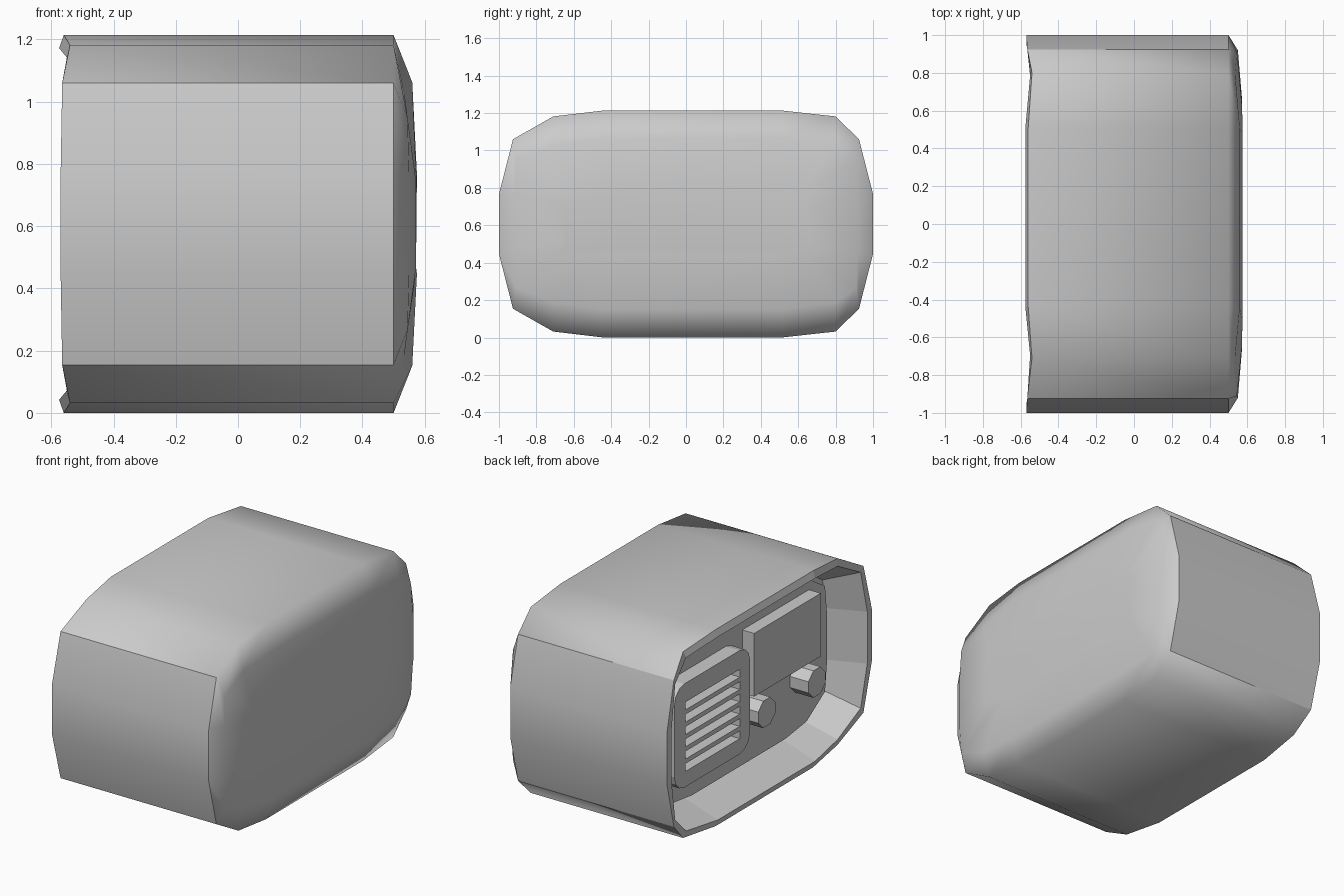
import bpy, bmesh, math
from mathutils import Matrix

if "Cube" in bpy.data.objects:
    bpy.data.objects.remove(bpy.data.objects["Cube"])

ZC = 0.607  # mid height of the case


def ring(side, corner, shoulder, top):
    """16-point rounded outline in y/z from four (x, y, dz) quarter points."""
    q = [(side, 0), (corner, 0), (shoulder, 0.045), (top, 0.035)]
    pts = []
    for sy, sz, seq in ((1, 1, q), (-1, 1, q[::-1]), (-1, -1, q), (1, -1, q[::-1])):
        pts += [(x, sy * y + off, ZC + sz * dz) for (x, y, dz), off in seq]
    return pts


def flat_ring(x, k=1.0):
    return ring((x, .86 * k, .16 * k), (x, .84 * k, .34 * k),
                (x, .70 * k, .46 * k), (x, .475 * k, .49 * k))


def finish(name, bm):
    bmesh.ops.recalc_face_normals(bm, faces=bm.faces[:])
    me = bpy.data.meshes.new(name)
    bm.to_mesh(me)
    bm.free()
    ob = bpy.data.objects.new(name, me)
    bpy.context.collection.objects.link(ob)
    return ob


def loft(name, rings, shell=False):
    bm = bmesh.new()
    vs = [[bm.verts.new(p) for p in r] for r in rings]
    for a in range(len(vs) - 1):
        for i in range(16):
            j = (i + 1) % 16
            f = bm.faces.new((vs[a][i], vs[a][j], vs[a + 1][j], vs[a + 1][i]))
            f.smooth = shell and a >= 2
    bm.faces.new(vs[0])
    bm.faces.new(vs[-1]).smooth = shell
    if shell:
        # crisp ends: corner lines and the back edges of both end faces
        for i in (1, 6, 9, 14):
            bm.edges.get((vs[2][i], vs[3][i])).smooth = False
        for i in (14, 15, 0, 6, 7, 8):
            bm.edges.get((vs[3][i], vs[3][(i + 1) % 16])).smooth = False
        for i in range(16):
            bm.edges.get((vs[2][i], vs[2][(i + 1) % 16])).smooth = False
    return finish(name, bm)


def add_box(bm, lo, hi):
    size = [h - l for l, h in zip(lo, hi)]
    mid = [(h + l) / 2 for l, h in zip(lo, hi)]
    return bmesh.ops.create_cube(
        bm, size=1, matrix=Matrix.Translation(mid) @ Matrix.Diagonal((*size, 1)))["verts"]


# Case: recess floor, inner rim, outer rim, back edge, domed back
loft("case", [
    flat_ring(-.345),
    ring((-.57, .955, .16), (-.56, .905, .42), (-.55, .74, .535), (-.575, .475, .565)),
    ring((-.57, 1, .16), (-.565, .925, .453), (-.54, .755, .575), (-.56, .475, .607)),
    ring((.5, 1, .16), (.5, .925, .453), (.5, .755, .575), (.5, .475, .607)),
    ring((.55, .92, .16), (.545, .91, .34), (.535, .755, .42), (.56, .475, .455)),
    ring((.572, .66, .10), (.572, .64, .14), (.572, .56, .16), (.575, .44, .16)),
], shell=True)

# Front plate inside the recess
loft("front_plate", [flat_ring(-.34, .96), flat_ring(-.385, .96)])

# Display block
bm = bmesh.new()
add_box(bm, (-.466, -.65, .58), (-.37, 0, .97))
finish("display", bm)

# Speaker grille with rounded corners and cut slots
bm = bmesh.new()
add_box(bm, (-.48, .06, .29), (-.37, .80, .93))
edges = [e for e in bm.edges if abs(e.verts[0].co.x - e.verts[1].co.x) > .05]
bmesh.ops.bevel(bm, geom=edges, offset=.1, segments=3, profile=.5, affect='EDGES')
grille = finish("speaker_grille", bm)

bm = bmesh.new()
for i in range(6):
    z = .385 + i * .076
    add_box(bm, (-.55, .16, z), (-.30, .69, z + .048))
slots = finish("slot_cutter", bm)
slots.hide_render = True
slots.hide_viewport = True
cut = grille.modifiers.new("slots", 'BOOLEAN')
cut.operation = 'DIFFERENCE'
cut.object = slots
cut.solver = 'EXACT'

# Two octagonal knobs
for side, y in (("left", -.06), ("right", -.55)):
    bm = bmesh.new()
    bmesh.ops.create_cone(
        bm, cap_ends=True, segments=8, radius1=.09, radius2=.09, depth=.14,
        matrix=Matrix.Translation((-.44, y, .47)) @ Matrix.Rotation(math.pi / 2, 4, 'Y')
        @ Matrix.Rotation(math.pi / 8, 4, 'Z'))
    finish(side + "_knob", bm)
